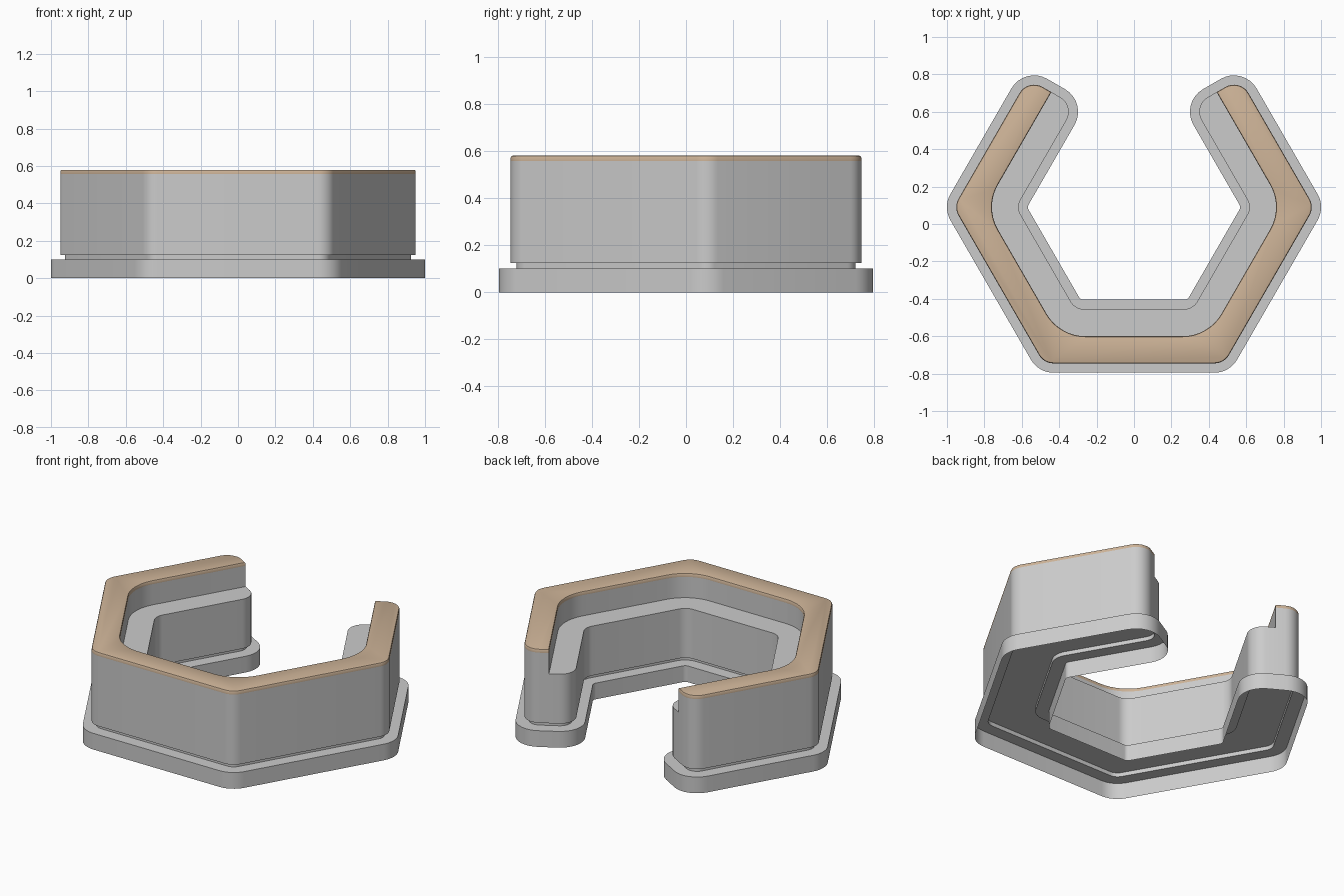
import bpy
import bmesh
import math
from mathutils import Matrix, Vector

CENTRE = Vector((0, 0.09))
END = 0.312          # distance of the arm ends past the side middles
STEPS = 8            # segments per rounded corner

cube = bpy.data.objects.get("Cube")
if cube:
    bpy.data.objects.remove(cube, do_unlink=True)


def material(name, rgb):
    mat = bpy.data.materials.new(name)
    mat.use_nodes = True
    mat.diffuse_color = (*rgb, 1)
    mat.node_tree.nodes["Principled BSDF"].inputs["Base Color"].default_value = (*rgb, 1)
    return mat


grey = material("light_grey", (0.6, 0.6, 0.6))
tan = material("warm_tan", (0.61, 0.45, 0.31))


def fillet(prev, p, nxt, radius):
    """Points of a rounded corner at p."""
    if radius <= 0:
        return [p]
    u, v = (p - prev).normalized(), (nxt - p).normalized()
    turn = math.atan2(u.x * v.y - u.y * v.x, u.dot(v))
    start = p - u * radius * math.tan(abs(turn) / 2)
    side = Vector((-u.y, u.x)) * math.copysign(radius, turn)
    return [start + side + Matrix.Rotation(turn * i / STEPS, 2) @ -side
            for i in range(STEPS + 1)]


def outline(grow, inner, r_inner, r_end):
    """Open hexagonal band, counter-clockwise, grown outwards by an offset."""
    a_out, a_in, d = 0.835 + grow, inner - grow, END + grow
    r_out = 0.09 + grow

    def end(a, side):
        c, s = math.cos(math.pi / 6), math.sin(math.pi / 6)
        return Vector((side * (c * a - s * d), s * a + c * d))

    def corner(a, degrees):
        t = math.radians(degrees)
        return Vector((math.cos(t), math.sin(t))) * a / math.cos(math.pi / 6)

    angles = (180, 240, 300, 360)
    r_tip = r_end + grow if r_end else 0
    pts = [(end(a_out, -1), r_out)]
    pts += [(corner(a_out, t), r_out) for t in angles]
    pts += [(end(a_out, 1), r_out), (end(a_in, 1), r_tip)]
    pts += [(corner(a_in, t), r_inner - grow) for t in reversed(angles)]
    pts += [(end(a_in, -1), r_tip)]
    loop = []
    for i, (p, r) in enumerate(pts):
        loop += fillet(pts[i - 1][0], p, pts[(i + 1) % len(pts)][0], r)
    return [p + CENTRE for p in loop]


def band(name, mat, rings, shape, bottom=False, top=False):
    """Stack outlines given as (offset, height) and join them with walls."""
    bm = bmesh.new()
    loops = [[bm.verts.new((p.x, p.y, z)) for p in outline(grow, *shape)]
             for grow, z in rings]
    for low, high in zip(loops, loops[1:]):
        for i in range(len(low)):
            bm.faces.new((low[i - 1], low[i], high[i], high[i - 1]))
    if bottom:
        bm.faces.new(loops[0][::-1])
    if top:
        bm.faces.new(loops[-1])
    mesh = bpy.data.meshes.new(name)
    bm.to_mesh(mesh)
    bm.free()
    mesh.materials.append(mat)
    obj = bpy.data.objects.new(name, mesh)
    bpy.context.collection.objects.link(obj)
    bpy.ops.object.select_all(action='DESELECT')
    obj.select_set(True)
    bpy.context.view_layer.objects.active = obj
    bpy.ops.object.shade_smooth_by_angle(angle=math.radians(35))


# inner side distance, inner corner radius, radius at the inner end corner
wide = (0.545, 0.08, 0.09)
narrow = (0.69, 0.24, 0)

# Hollow plinth, open underneath, with a ledge around the recess
band("plinth", grey, [(0.05, 0), (0.05, 0.1), (-0.025, 0.1)], wide)
# Recessed strip between plinth and desk
band("recess_strip", grey, [(-0.025, 0.1), (-0.025, 0.125)], wide)
# Lower desk body whose top is the work surface
band("desk_body", grey, [(0, 0.125), (0, 0.43)], wide, bottom=True, top=True)
# Raised outer screen
band("front_screen", grey, [(0, 0.43), (0, 0.558)], narrow, top=True)
# Counter top with a softened upper edge
band("counter_top", tan,
     [(0, 0.558), (0, 0.572), (-0.003, 0.578), (-0.008, 0.58)],
     narrow, bottom=True, top=True)
